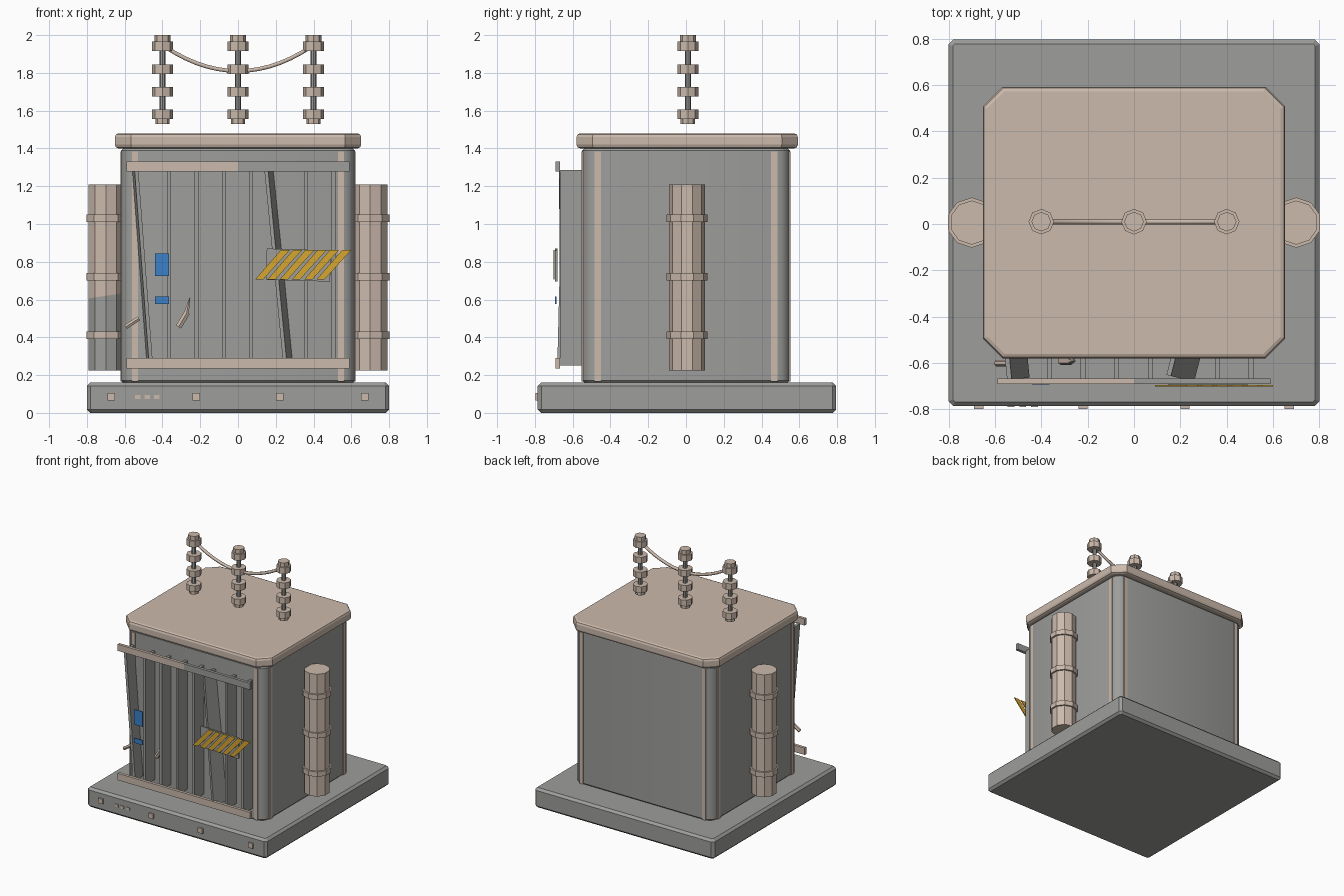
import bpy, bmesh, math
from mathutils import Matrix, Vector

if "Cube" in bpy.data.objects:
    bpy.data.objects.remove(bpy.data.objects["Cube"])


def mat(name, r, g, b):
    m = bpy.data.materials.new(name)
    m.diffuse_color = (r, g, b, 1)
    m.use_nodes = True
    m.node_tree.nodes["Principled BSDF"].inputs["Base Color"].default_value = m.diffuse_color
    return m


GRAY = mat("steel_gray", 0.34, 0.34, 0.33)
TAN = mat("warm_beige", 0.60, 0.49, 0.41)
BLUE = mat("label_blue", 0.045, 0.22, 0.58)
YELLOW = mat("hazard_yellow", 0.67, 0.38, 0.03)


def finish(name, bm, *mats):
    bmesh.ops.recalc_face_normals(bm, faces=bm.faces)
    me = bpy.data.meshes.new(name)
    bm.to_mesh(me)
    bm.free()
    for m in mats:
        me.materials.append(m)
    ob = bpy.data.objects.new(name, me)
    bpy.context.collection.objects.link(ob)
    return ob


def box(name, x, y, z, m, corner=0, segs=1, rim=0, rim_segs=1, tilt=0, yaw=0):
    """Box from (min, max) pairs, with optional corner and rim bevels."""
    bm = bmesh.new()
    bmesh.ops.create_cube(bm, size=1)
    c = Vector([(a + b) / 2 for a, b in (x, y, z)])
    bmesh.ops.scale(bm, vec=[b - a for a, b in (x, y, z)], verts=bm.verts)
    if corner:
        e = [e for e in bm.edges if abs(e.verts[0].co.z - e.verts[1].co.z) > 1e-4]
        bmesh.ops.bevel(bm, geom=e, offset=corner, segments=segs, profile=0.5, affect='EDGES')
    if rim:
        e = [e for e in bm.edges if abs(e.verts[0].co.z - e.verts[1].co.z) < 1e-4]
        bmesh.ops.bevel(bm, geom=e, offset=rim, segments=rim_segs, profile=0.5, affect='EDGES')
    rot = Matrix.Rotation(yaw, 4, 'Z') @ Matrix.Rotation(tilt, 4, 'Y')
    bmesh.ops.transform(bm, matrix=Matrix.Translation(c) @ rot, verts=bm.verts)
    return finish(name, bm, m)


def add_cyl(bm, p, q, r, n, r2=None):
    p, q = Vector(p), Vector(q)
    d = q - p
    rot = Vector((0, 0, 1)).rotation_difference(d).to_matrix().to_4x4()
    bmesh.ops.create_cone(bm, cap_ends=True, segments=n, radius1=r, radius2=r if r2 is None else r2,
                          depth=d.length, matrix=Matrix.Translation((p + q) / 2) @ rot)


# Plinth, tank and lid
box("plinth", (-0.80, 0.80), (-0.785, 0.795), (0, 0.16), GRAY, corner=0.02, rim=0.018)
tank = box("tank", (-0.62, 0.62), (-0.55, 0.55), (0.16, 1.40), GRAY, corner=0.075, segs=3, rim=0.012)
bpy.context.view_layer.objects.active = tank
tank.select_set(True)
bpy.ops.object.shade_smooth_by_angle(angle=math.radians(35))
box("lid", (-0.652, 0.652), (-0.58, 0.592), (1.40, 1.48), TAN, corner=0.085, rim=0.02, rim_segs=2)

# Bare strips along the tank corners
for sx in (-1, 1):
    for sy in (-1, 1):
        xs = sorted((sx * 0.53, sx * 0.56))
        ys = sorted((sy * 0.45, sy * 0.485))
        box("corner_strip_face", xs, sorted((sy * 0.546, sy * 0.553)), (0.165, 1.385), TAN)
        box("corner_strip_side", sorted((sx * 0.616, sx * 0.623)), ys, (0.165, 1.385), TAN)

# Side cylinders with collars; the left one is worn gray low on its front
for side, sx in (("left", -1), ("right", 1)):
    cx, cy = sx * 0.70, 0.006
    bm = bmesh.new()
    add_cyl(bm, (cx, cy, 0.225), (cx, cy, 1.21), 0.095, 10)
    bmesh.ops.bisect_plane(bm, geom=bm.verts[:] + bm.edges[:] + bm.faces[:],
                           plane_co=(cx, cy, 0.62), plane_no=(-0.15, 0, 1))
    bm.normal_update()
    for f in bm.faces:
        if side == "left" and f.normal.y < -0.05 and f.calc_center_median().z < 0.6:
            f.material_index = 1
    finish("cylinder_" + side, bm, TAN, GRAY)
    bm = bmesh.new()
    for z in (0.41, 0.72, 1.03):
        add_cyl(bm, (cx, cy, z - 0.02), (cx, cy, z + 0.02), 0.108, 10)
    finish("collars_" + side, bm, TAN, GRAY)

# Front cooling fins: (x, tilt, yaw), two of them bent
for x, tilt, yaw in ((-0.505, -0.075, 0.1), (-0.365, 0, 0), (-0.22, 0, 0), (-0.075, 0, 0),
                     (0.07, 0, 0), (0.215, -0.10, -0.25), (0.36, 0, 0), (0.505, 0, 0)):
    box("fin", (x - 0.01, x + 0.01), (-0.668, -0.545), (0.25, 1.285), GRAY, tilt=tilt, yaw=yaw)

# Rails across the fins
box("top_rail_left", (-0.59, 0), (-0.69, -0.667), (1.277, 1.33), TAN)
box("top_rail_right", (0, 0.59), (-0.69, -0.667), (1.277, 1.33), GRAY)
box("bottom_rail", (-0.59, 0.59), (-0.69, -0.667), (0.235, 0.29), TAN)

# Hazard plate with slanted stripes
box("hazard_plate", (0.15, 0.49), (-0.693, -0.68), (0.70, 0.865), GRAY, tilt=0.03)
bm = bmesh.new()
for i in range(6):
    x0 = 0.09 + i * 0.065
    pts = ((x0, 0.705), (x0 + 0.042, 0.705), (x0 + 0.185, 0.863), (x0 + 0.137, 0.863))
    f = bm.faces.new([bm.verts.new((x, -0.702, z)) for x, z in pts])
    ext = bmesh.ops.extrude_face_region(bm, geom=[f])
    bmesh.ops.translate(bm, vec=(0, 0.007, 0),
                        verts=[v for v in ext["geom"] if isinstance(v, bmesh.types.BMVert)])
finish("hazard_stripes", bm, YELLOW)

# Blue labels
box("label_large", (-0.44, -0.365), (-0.693, -0.685), (0.725, 0.845), BLUE)
box("label_small", (-0.44, -0.365), (-0.693, -0.685), (0.577, 0.615), BLUE)

# Loose fragments between the fins
bm = bmesh.new()
add_cyl(bm, (-0.595, -0.60, 0.455), (-0.525, -0.60, 0.50), 0.014, 6)
add_cyl(bm, (-0.315, -0.59, 0.455), (-0.27, -0.59, 0.53), 0.018, 6)
add_cyl(bm, (-0.275, -0.59, 0.52), (-0.255, -0.59, 0.61), 0.016, 6, 0.003)
finish("fragments", bm, TAN)

# Three insulators
Y = 0.01
for x in (-0.4, 0, 0.4):
    bm = bmesh.new()
    add_cyl(bm, (x, Y, 1.53), (x, Y, 1.98), 0.016, 8)
    finish("insulator_rod", bm, GRAY)
    bm = bmesh.new()
    for z in (1.582, 1.70, 1.82, 1.942):
        add_cyl(bm, (x, Y, z - 0.025), (x, Y, z + 0.025), 0.055, 8)
    add_cyl(bm, (x, Y, 1.53), (x, Y, 1.56), 0.038, 8)
    add_cyl(bm, (x, Y, 1.96), (x, Y, 2.0), 0.042, 8)
    finish("insulator_discs", bm, TAN)

# Sagging cable
cu = bpy.data.curves.new("cable", 'CURVE')
cu.dimensions = '3D'
cu.bevel_depth = 0.012
cu.bevel_resolution = 1
sp = cu.splines.new('POLY')
sp.points.add(14)
for i, p in enumerate(sp.points):
    x = -0.39 + 0.78 * i / 14
    p.co = (x, Y, 1.81 + 0.86 * x * x, 1)
cu.materials.append(TAN)
bpy.context.collection.objects.link(bpy.data.objects.new("cable", cu))

# Plinth studs and small marks
for x in (-0.67, -0.22, 0.22, 0.67):
    box("stud", (x - 0.02, x + 0.02), (-0.798, -0.78), (0.065, 0.105), TAN)
for x in (-0.53, -0.48, -0.43):
    box("mark", (x - 0.015, x + 0.015), (-0.79, -0.782), (0.073, 0.095), TAN)
